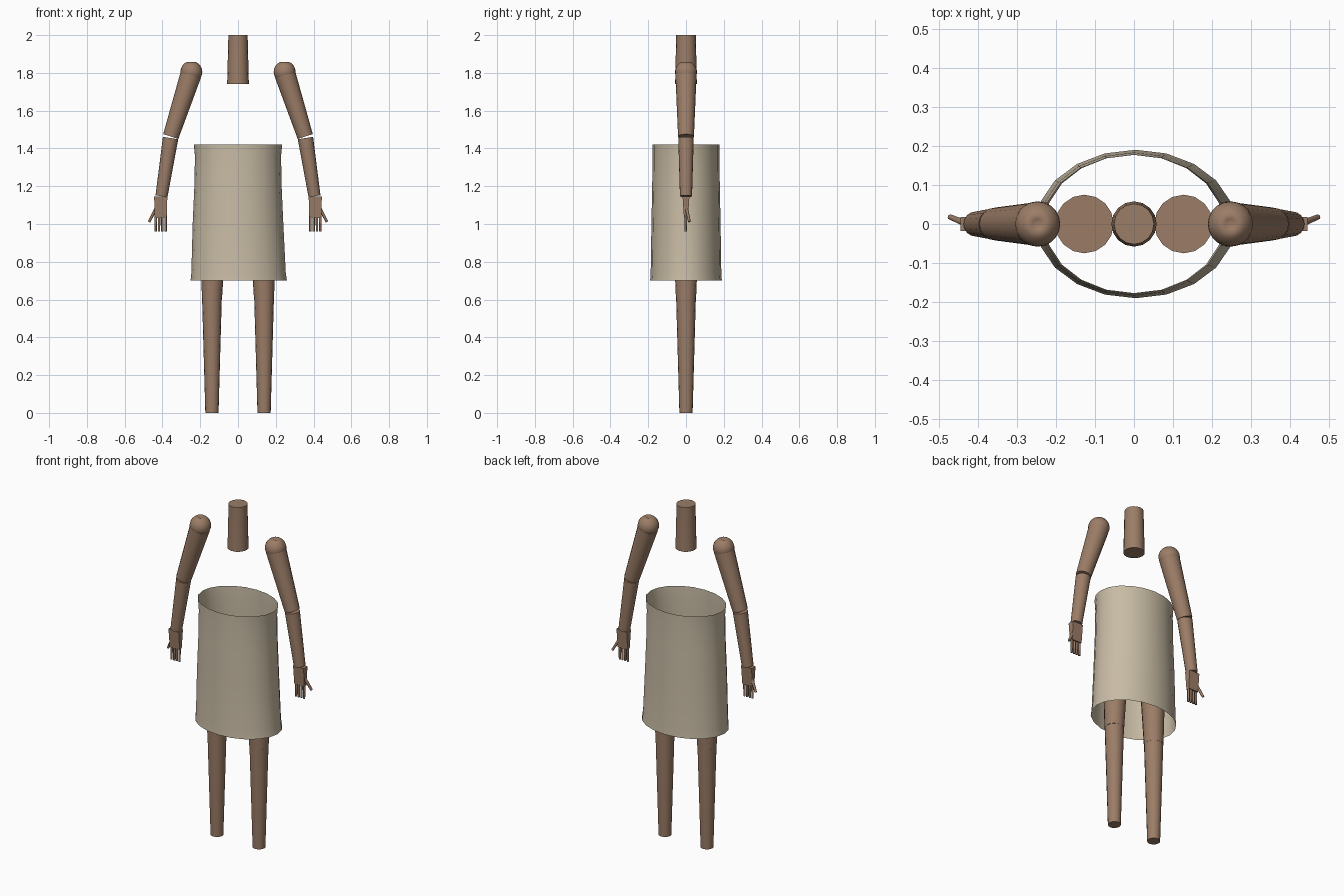
import bpy, bmesh, math
from mathutils import Vector, Matrix

cube = bpy.data.objects.get("Cube")
if cube:
    bpy.data.objects.remove(cube, do_unlink=True)


def material(name, rgb):
    m = bpy.data.materials.new(name)
    m.use_nodes = True
    m.diffuse_color = (*rgb, 1)
    bsdf = next(n for n in m.node_tree.nodes if n.type == 'BSDF_PRINCIPLED')
    bsdf.inputs["Base Color"].default_value = (*rgb, 1)
    return m


wood = material("warm brown", (0.33, 0.205, 0.135))
cloth = material("beige cloth", (0.58, 0.50, 0.375))


def finish(bm, name, mat, angle=50):
    me = bpy.data.meshes.new(name)
    bm.to_mesh(me)
    bm.free()
    me.materials.append(mat)
    ob = bpy.data.objects.new(name, me)
    bpy.context.collection.objects.link(ob)
    bpy.ops.object.select_all(action='DESELECT')
    ob.select_set(True)
    bpy.context.view_layer.objects.active = ob
    bpy.ops.object.shade_smooth_by_angle(angle=math.radians(angle))
    return ob


def loft(name, rings, mat, sides=16, cap=True, axis=None):
    """Skin elliptical rings (centre, rx, ry) set square to the axis."""
    bm = bmesh.new()
    turn = Matrix.Identity(3)
    if axis:
        turn = Vector((0, 0, 1)).rotation_difference(axis).to_matrix()
    loops = []
    for centre, rx, ry in rings:
        loops.append([bm.verts.new(Vector(centre) + turn @ Vector(
            (rx * math.cos(a), ry * math.sin(a), 0)))
            for a in (math.tau * i / sides for i in range(sides))])
    for low, high in zip(loops, loops[1:]):
        for i in range(sides):
            j = (i + 1) % sides
            bm.faces.new((low[i], low[j], high[j], high[i]))
    if cap:
        bm.faces.new(loops[0][::-1])
        bm.faces.new(loops[-1])
    bmesh.ops.recalc_face_normals(bm, faces=bm.faces)
    return finish(bm, name, mat)


def limb(name, top, bottom, r_top, r_bottom, sides=16):
    top, bottom = Vector(top), Vector(bottom)
    return loft(name, [(bottom, r_bottom, r_bottom), (top, r_top, r_top)],
                wood, sides, axis=(top - bottom).normalized())


def shoulder_ball(name, x):
    # Sphere whose top pole is pressed in to a shallow dimple
    bm = bmesh.new()
    bmesh.ops.create_uvsphere(bm, u_segments=20, v_segments=14, radius=0.058)
    for v in bm.verts:
        d = math.hypot(v.co.x, v.co.y)
        if v.co.z > 0 and d < 0.02:
            v.co.z -= 0.013 * (1 - d / 0.02) + 0.002
        v.co += Vector((x, 0, 1.805))
    finish(bm, name, wood)


def palm(name, x):
    bm = bmesh.new()
    bmesh.ops.create_cube(bm, size=1)
    for v in bm.verts:
        upper = v.co.z > 0
        v.co = Vector((x + v.co.x * (0.07 if upper else 0.063),
                       v.co.y * (0.036 if upper else 0.022),
                       1.09 + v.co.z * 0.11))
    finish(bm, name, wood, 30)


# Neck post and open skirt
loft("neck", [((0, 0, 1.74), 0.058, 0.058), ((0, 0, 1.76), 0.057, 0.057),
              ((0, 0, 2.0), 0.051, 0.052)], wood)
loft("skirt", [((0.004, 0, 0.70), 0.255, 0.19), ((0.003, 0, 0.74), 0.250, 0.187),
               ((0, 0, 1.0), 0.240, 0.183), ((0, 0, 1.2), 0.231, 0.179),
               ((0, 0, 1.36), 0.228, 0.177), ((0, 0, 1.42), 0.234, 0.178)],
     cloth, sides=20, cap=False)

# Limbs, mirrored left and right
for side, s in (("left", 1), ("right", -1)):
    limb(side + "_thigh", (s * 0.127, 0, 1.12), (s * 0.138, 0, 0.6), 0.075, 0.053)
    limb(side + "_shin", (s * 0.138, 0, 0.6), (s * 0.138, 0, 0), 0.052, 0.035)
    shoulder_ball(side + "_shoulder", s * 0.247)
    limb(side + "_upper_arm", (s * 0.25, 0, 1.79), (s * 0.356, 0, 1.463), 0.056, 0.042)
    limb(side + "_forearm", (s * 0.357, 0, 1.455), (s * 0.405, 0, 1.147), 0.041, 0.032)
    palm(side + "_palm", s * 0.409)
    for i in range(4):
        x = s * (0.383 + 0.0175 * i)
        limb(f"{side}_finger_{i + 1}", (x, 0, 1.045), (x, -0.002, 0.96), 0.007, 0.006, 8)
    limb(side + "_thumb", (s * 0.432, 0.002, 1.085), (s * 0.471, 0.018, 1.012), 0.009, 0.007, 8)
